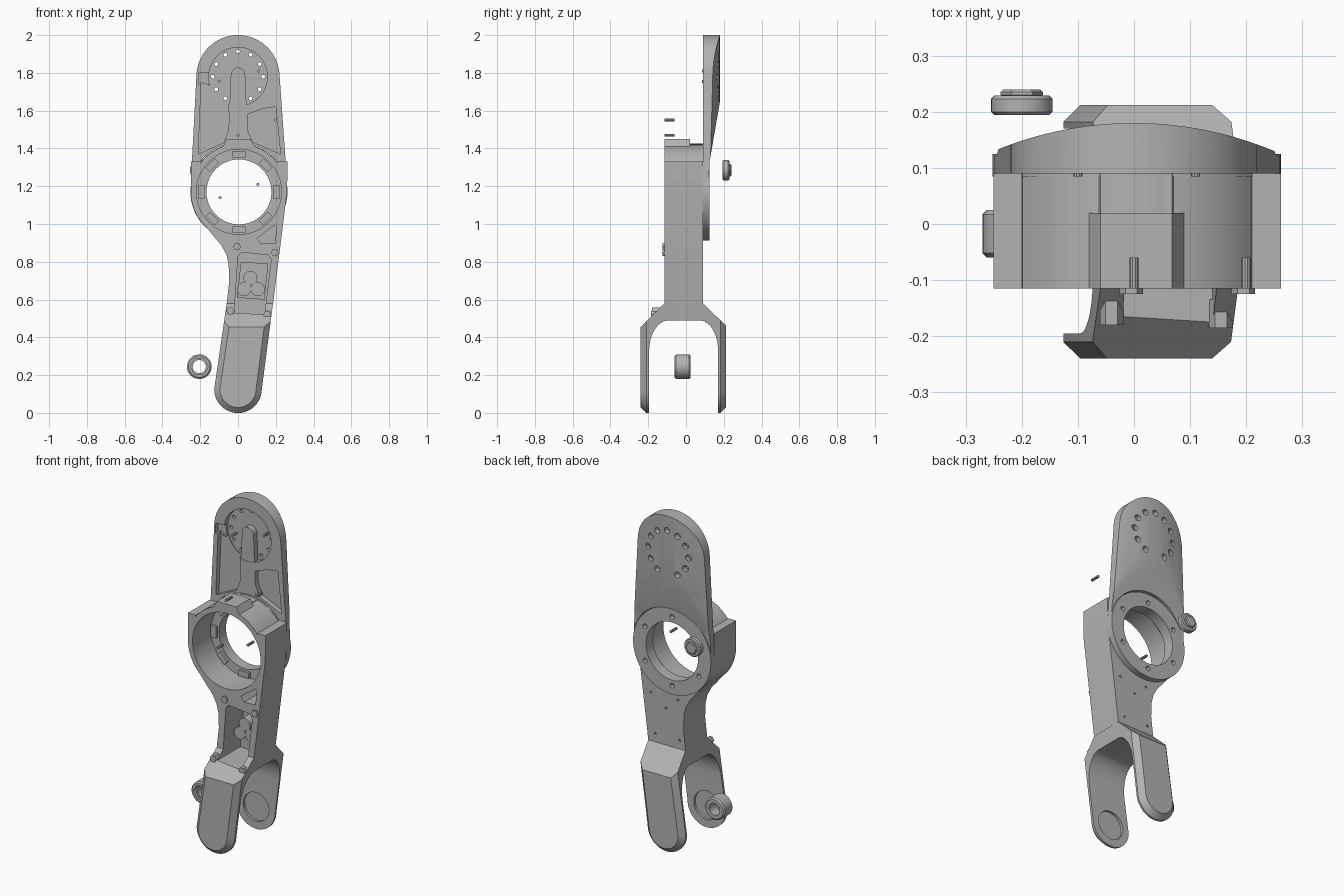
import bpy, bmesh
from math import sin, cos, pi, radians

old = bpy.data.objects.get("Cube")
if old:
    bpy.data.objects.remove(old, do_unlink=True)

metal = bpy.data.materials.new("plain grey")
metal.use_nodes = True
metal.diffuse_color = (0.45, 0.45, 0.45, 1)
metal.node_tree.nodes["Principled BSDF"].inputs["Base Color"].default_value = (0.45, 0.45, 0.45, 1)

CX, CZ = 0.005, 1.17      # main ring centre
HUB = 1.78                # upper disc centre height
parts = []


def arc(cx, cz, r, a0, a1, n=24, rz=None):
    rz = rz or r
    angles = [radians(a0 + (a1 - a0) * i / n) for i in range(n + 1)]
    return [(cx + r * cos(a), cz + rz * sin(a)) for a in angles]


def prism(name, pts, lo, hi, axis="y", chamfer=0):
    """Extrude a closed outline along one axis."""
    place = {"y": lambda p, d: (p[0], d, p[1]),
             "x": lambda p, d: (d, p[0], p[1]),
             "z": lambda p, d: (p[0], p[1], d)}[axis]
    bm = bmesh.new()
    base = [bm.verts.new(place(p, lo)) for p in pts]
    top = [bm.verts.new(place(p, hi)) for p in pts]
    caps = [bm.faces.new(base), bm.faces.new(top)]
    for i in range(len(pts)):
        j = (i + 1) % len(pts)
        bm.faces.new((base[i], base[j], top[j], top[i]))
    bmesh.ops.recalc_face_normals(bm, faces=bm.faces)
    if chamfer:
        edges = [e for f in caps for e in f.edges]
        bmesh.ops.bevel(bm, geom=edges, offset=chamfer, segments=1, affect="EDGES")
    mesh = bpy.data.meshes.new(name)
    bm.to_mesh(mesh)
    bm.free()
    ob = bpy.data.objects.new(name, mesh)
    bpy.context.collection.objects.link(ob)
    parts.append(ob)
    return ob


def disc(name, x, z, r, lo, hi, n=48, chamfer=0):
    return prism(name, arc(x, z, r, 0, 360 - 360 / n, n - 1), lo, hi, "y", chamfer)


def carve(ob, cutter, op="DIFFERENCE"):
    mod = ob.modifiers.new("carve", "BOOLEAN")
    mod.operation, mod.object, mod.solver = op, cutter, "EXACT"
    bpy.context.view_layer.objects.active = ob
    bpy.ops.object.modifier_apply(modifier=mod.name)
    parts.remove(cutter)
    bpy.data.objects.remove(cutter, do_unlink=True)


def around(x, z, r, n, start=90):
    return arc(x, z, r, start, start + 360 - 360 / n, n - 1)


# Ring housing and neck
outline = [(-0.06, 0.58), (0.186, 0.58), (0.26, 1.17), (0.262, 1.33), (0.21, 1.33)]
outline += arc(CX, CZ, 0.255, 37, 143)
outline += [(-0.2, 1.33), (-0.25, 1.33)]
outline += arc(CX, CZ, 0.255, 180, 228, 12)
outline += [(-0.125, 0.93), (-0.09, 0.89), (-0.062, 0.84), (-0.05, 0.79), (-0.046, 0.7)]
housing = prism("ring_housing_and_neck", outline, -0.115, 0.09)
carve(housing, disc("bore", CX, CZ, 0.225, -0.2, 0.06, 64))
carve(housing, disc("hole", CX, CZ, 0.172, 0, 0.2, 64))

# Rear flange with bolt holes
flange = disc("rear_flange", CX, CZ, 0.257, 0.085, 0.125, 64)
carve(flange, disc("hole", CX, CZ, 0.172, 0, 0.2, 64))
for x, z in around(CX, CZ, 0.205, 6):
    carve(flange, disc("bolt_hole", x, z, 0.014, 0.1, 0.2, 12))
for i, (x, z) in enumerate(around(CX, CZ, 0.2, 8, 0)):
    a, s = i * pi / 4, 0.017
    quad = [(x + u * s * cos(a) - v * 2 * s * sin(a), z + u * s * sin(a) + v * 2 * s * cos(a))
            for u, v in ((-1, -1), (1, -1), (1, 1), (-1, 1))]
    prism("flange_tab", quad, 0.045, 0.062)

# Cable block on top of the ring
prism("top_block", [(-0.085, 1.4), (0.095, 1.4), (0.068, 1.45), (-0.06, 1.45)], -0.115, 0.02)
prism("top_block_step", [(-0.07, 1.4), (0.08, 1.4), (0.068, 1.42), (-0.06, 1.42)], 0.02, 0.095)

# Fork: front outline shaped by an arched side profile
fork_outline = [(0.188, 0.6), (-0.06, 0.6), (-0.06, 0.58)] + arc(0, 0.125, 0.126, 180, 360)
fork = prism("fork", fork_outline, -0.24, 0.212, "y", 0.03)
side = [(0.09, 0.58), (-0.115, 0.58), (-0.24, 0.455), (-0.24, -0.1), (-0.195, -0.1)]
side += arc(-0.09, 0.33, 0.105, 180, 90, 12, 0.16)
side += arc(0.07, 0.33, 0.1, 90, 0, 12, 0.16)
side += [(0.17, -0.1), (0.213, -0.1), (0.213, 0.46)]
carve(fork, prism("arch", side, -0.5, 0.5, "x"), "INTERSECT")
carve(fork, disc("bearing_seat", 0, 0.13, 0.085, -0.21, 0.185))

# Front pockets in the neck
pocket = [(-0.02, 0.53), (0.14, 0.52), (0.175, 0.81), (0.16, 0.835), (0.02, 0.85), (0, 0.83)]
for ob in (housing, fork):
    carve(ob, prism("pocket", pocket, -0.4, 0.05))
web = [(0.1, 0.925), (0.195, 0.995), (0.205, 0.98), (0.195, 0.9), (0.12, 0.895)]
carve(housing, prism("web_pocket", web, -0.3, 0.04))
for x, z in ((-0.01, 0.87), (0.17, 0.87), (-0.02, 0.63), (0.14, 0.63), (0.07, 0.8)):
    carve(housing, disc("pin_hole", x, z, 0.007, 0.07, 0.2, 8))

# Tray and posts inside the neck pocket
prism("pocket_tray", [(-0.005, 0.61), (0.14, 0.6), (0.16, 0.79), (0.015, 0.8)], 0.04, 0.052)
for x, z in ((0.065, 0.715), (0.032, 0.655), (0.105, 0.655)):
    disc("pocket_post", x, z, 0.037, -0.03, 0.045, 24)

# Corner screws around the pocket
for x, z, y in ((-0.005, 0.88, -0.125), (0.195, 0.85, -0.125), (-0.04, 0.54, -0.18), (0.155, 0.52, -0.185)):
    disc("corner_screw", x, z, 0.021, y, y + 0.05, 6)

# Upper plate with curved back
plate_outline = [(-0.25, 1.22), (0.26, 1.22)] + arc(0, HUB, 0.22, 3, 177, 40)
plate = prism("upper_plate", plate_outline, 0.09, 0.25)
crown = arc(0, -0.47, 0.65, 50, 130, 40) + [(-0.4, -0.2), (0.4, -0.2)]
carve(plate, prism("crown", crown, 1, 2.2, "z"), "INTERSECT")
slope = [(0.18, 1.65), (0.125, 1.33), (0.115, 1.1), (0.4, 1.1), (0.4, 1.65)]
carve(plate, prism("slope", slope, -0.5, 0.5, "x"))
carve(plate, disc("flange_clearance", CX, CZ, 0.26, 0, 0.4, 64))
carve(plate, disc("hub_recess", 0, HUB, 0.155, 0, 0.125))
left = [(-0.195, 1.75), (-0.14, 1.73), (-0.05, 1.63), (-0.045, 1.45), (-0.08, 1.43), (-0.21, 1.37)]
right = [(0.2, 1.62), (0.13, 1.61), (0.05, 1.58), (0.048, 1.45), (0.09, 1.43), (0.225, 1.37)]
for pts in (left, right):
    carve(plate, prism("side_pocket", pts, 0, 0.12))
carve(plate, prism("rim_gap", [(-0.21, 1.8), (-0.14, 1.8), (-0.14, 1.74), (-0.21, 1.74)], 0, 0.11))

# Centre rib running up into the hub recess
rib = [(-0.075, 1.43), (0.08, 1.43), (0.05, 1.5)] + arc(0, 1.79, 0.038, 0, 180, 16) + [(-0.05, 1.5)]
prism("centre_rib", rib, 0.092, 0.13)

# Hub bolt holes, all but the one behind the rib
for i, (x, z) in enumerate(around(0, HUB, 0.133, 12)):
    if i != 6:
        carve(plate, disc("hub_hole", x, z, 0.01, 0, 0.4, 12))
        carve(plate, disc("hub_counterbore", x, z, 0.018, 0.145, 0.4, 16))

# Small pins
for x, z, y in ((0, 1.47, -0.115), (0.2, 1.55, -0.115), (-0.095, 1.14, -0.06),
                (0.105, 1.21, -0.06), (0.11, 1.81, 0.085), (-0.1, 1.755, 0.085)):
    disc("pin", x, z, 0.008, y, y + 0.055, 10)

# Separate collar beside the fork
collar = disc("loose_collar", -0.205, 0.245, 0.065, -0.06, 0.025, 40, 0.008)
carve(collar, disc("collar_bore", -0.205, 0.245, 0.035, -0.2, 0.2, 32))
carve(collar, disc("collar_step", -0.205, 0.245, 0.048, -0.2, -0.04, 6))

# Separate knob behind the ring
disc("rear_knob", -0.2, 1.285, 0.055, 0.194, 0.229, 32, 0.006)
disc("rear_knob_cap", -0.2, 1.285, 0.038, 0.225, 0.24, 6, 0.005)

# Material and shading
bpy.ops.object.select_all(action="DESELECT")
for ob in parts:
    ob.data.materials.clear()
    ob.data.materials.append(metal)
    ob.select_set(True)
bpy.context.view_layer.objects.active = housing
bpy.ops.object.shade_smooth_by_angle(angle=radians(25))
